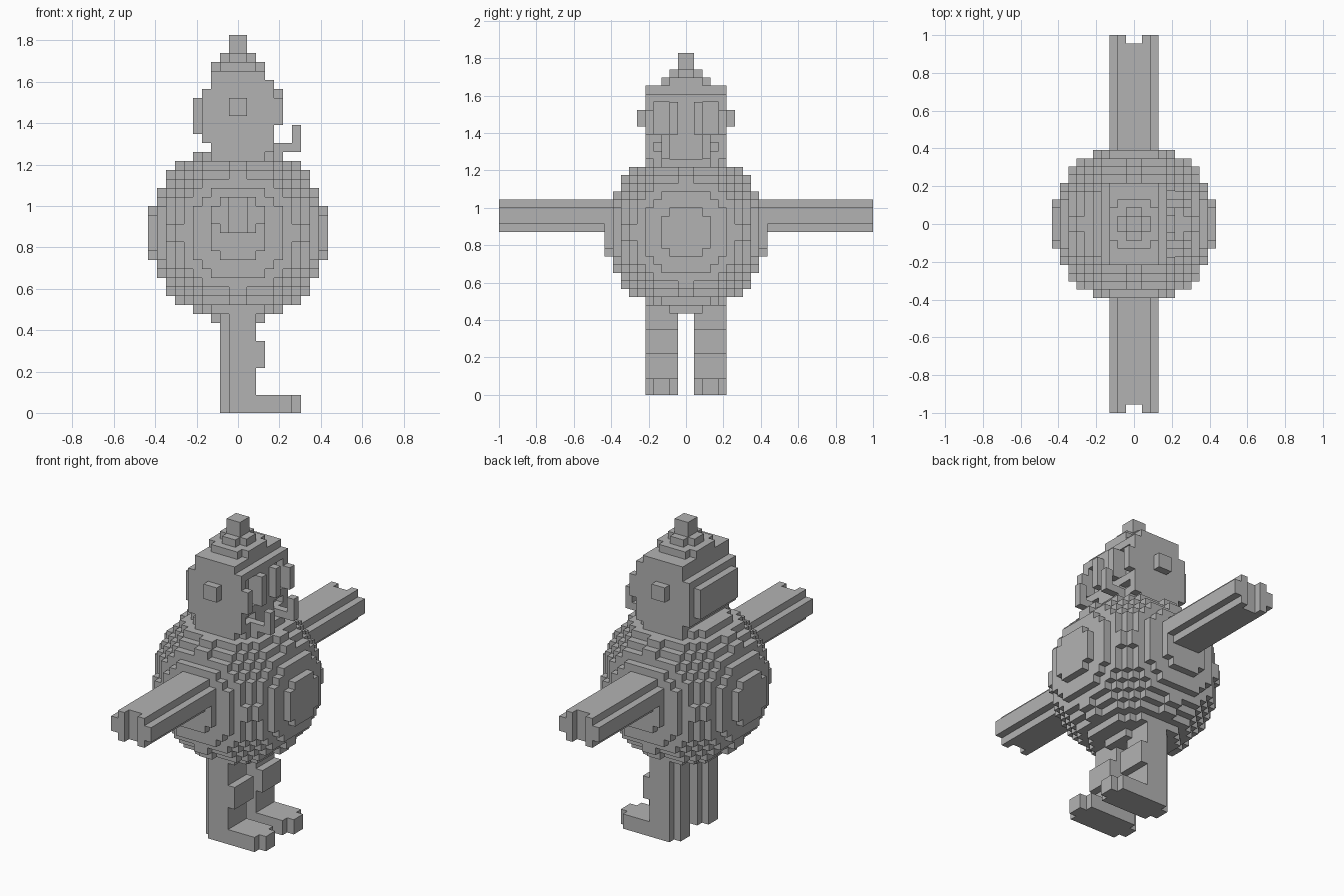
import bpy
import bmesh
from mathutils import Vector

cube = bpy.data.objects.get("Cube")
if cube:
    bpy.data.objects.remove(cube, do_unlink=True)

U = 2 / 46  # size of one block

stone = bpy.data.materials.new("mid grey")
stone.use_nodes = True
GREY = (0.45, 0.45, 0.45, 1)
stone.diffuse_color = GREY
stone.node_tree.nodes["Principled BSDF"].inputs["Base Color"].default_value = GREY


def box(x0, x1, y0, y1, z0, z1):
    """Set of unit cells filling a block."""
    return {(x, y, z) for x in range(x0, x1) for y in range(y0, y1) for z in range(z0, z1)}


def mirror(cells):
    """The same cells on the other side of y = 0."""
    return {(x, -1 - y, z) for x, y, z in cells}


def build(name, cells):
    """Skin a set of cells: only faces with no neighbour are made."""
    bm = bmesh.new()
    verts = {}

    def vert(p):
        key = tuple(p)
        if key not in verts:
            verts[key] = bm.verts.new(Vector(key) * U)
        return verts[key]

    for c in sorted(cells):
        for axis in range(3):
            for side in (0, 1):
                near = list(c)
                near[axis] += 2 * side - 1
                if tuple(near) in cells:
                    continue
                a, b = (axis + 1) % 3, (axis + 2) % 3
                corners = []
                for i, j in ((0, 0), (1, 0), (1, 1), (0, 1)):
                    p = list(c)
                    p[axis] += side
                    p[a] += i
                    p[b] += j
                    corners.append(vert(p))
                bm.faces.new(corners if side else corners[::-1])
    mesh = bpy.data.meshes.new(name)
    bm.to_mesh(mesh)
    bm.free()
    mesh.materials.append(stone)
    obj = bpy.data.objects.new(name, mesh)
    bpy.context.collection.objects.link(obj)
    return obj


def pair(name, cells):
    build("left_" + name, cells)
    build("right_" + name, mirror(cells))


# Round body
build("body", {(x, y, z) for x, y, z in box(-10, 10, -10, 10, 10, 30)
               if (x + .5) ** 2 + (y + .5) ** 2 + (z - 19.5) ** 2 < 100})

# Arms: bar with stepped edges and a notch in the end
arm = box(-3, 3, 8, 23, 21, 23) | box(-2, 2, 8, 23, 20, 24)
pair("arm", arm - box(-1, 1, 22, 23, 20, 24))

# Legs with stepped back edges, a knee and a forward foot
leg = box(-1, 2, 1, 5, 0, 12) | box(-2, -1, 2, 4, 0, 12)
leg |= box(2, 3, 1, 5, 5, 8)
leg |= box(2, 6, 1, 5, 0, 2) | box(6, 7, 2, 4, 0, 2)
pair("leg", leg)

# Head: sideways drum, back and front reach given for each layer
back = (3, 3, 4, 5, 5, 5, 5, 4, 3, 3)
front = (3, 4, 4, 4, 5, 5, 5, 4, 4, 3)
head = set()
for i, (b, f) in enumerate(zip(back, front)):
    head |= box(-b, f, -5, 5, 28 + i, 29 + i)
# Eye hollows either side of the eye bars
hollow = box(4, 5, 2, 4, 32, 36) | box(3, 4, 2, 4, 32, 36) | box(4, 5, 0, 1, 32, 36)
hollow |= box(3, 5, 2, 4, 30, 31) | box(-5, -4, 4, 5, 31, 35)
head -= hollow | mirror(hollow)
build("head", head)
pair("eye", box(4, 5, 1, 2, 32, 36))

# Ears
pair("ear", box(-1, 1, 5, 6, 33, 35))

# Upturned whiskers
pair("whisker", box(3, 7, 2, 3, 29, 30) | box(6, 7, 2, 3, 30, 32))

# Stepped cap
cap = box(-3, 3, -2, 2, 38, 39) | box(-2, 2, -3, 3, 38, 39)
cap |= box(-2, 2, -1, 1, 39, 40) | box(-1, 1, -2, 2, 39, 40)
build("cap", cap | box(-1, 1, -1, 1, 40, 42))
